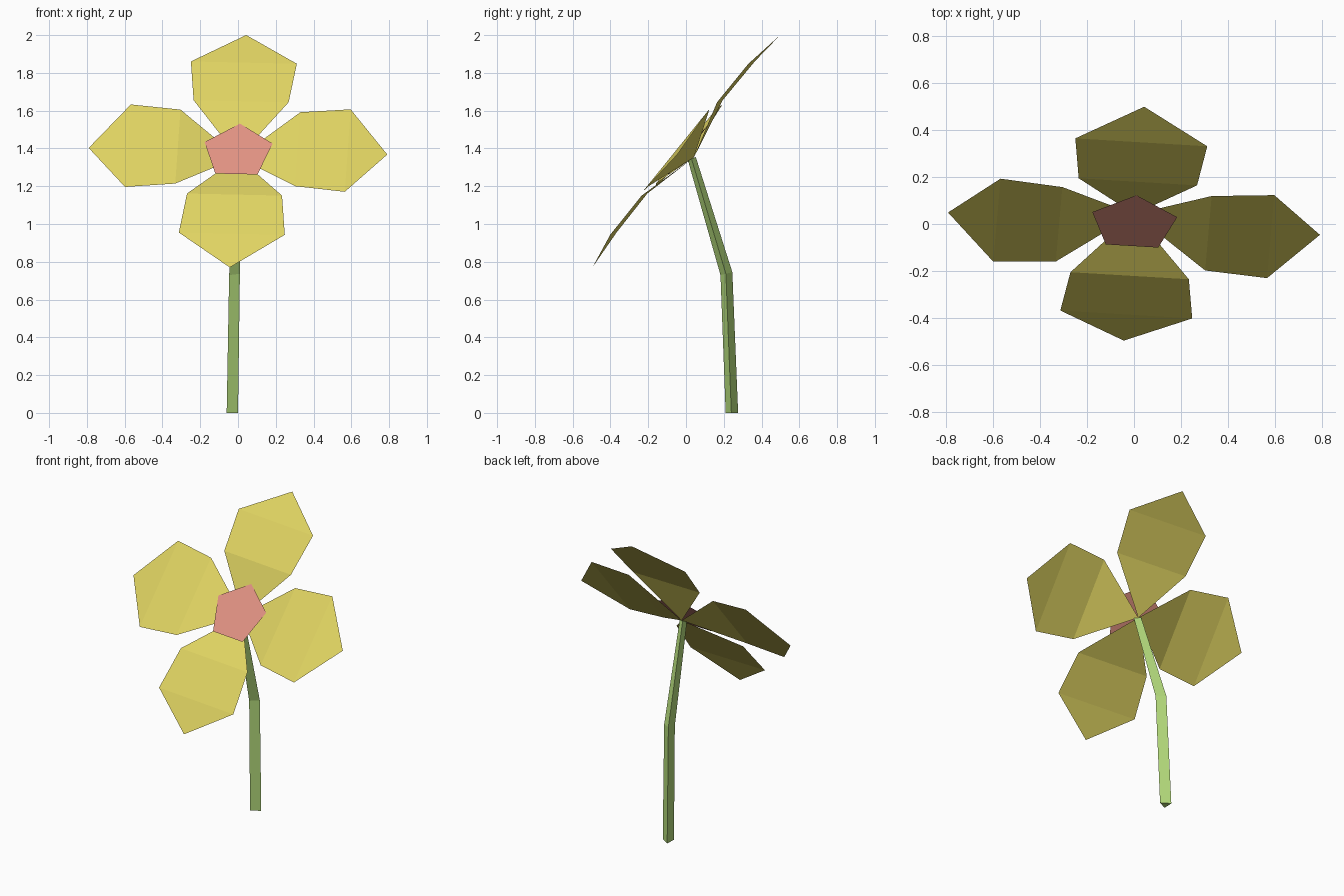
import bpy, math
from mathutils import Vector, Matrix

if "Cube" in bpy.data.objects:
    bpy.data.objects.remove(bpy.data.objects["Cube"])


def material(name, rgb):
    m = bpy.data.materials.new(name)
    m.diffuse_color = (*rgb, 1)
    m.use_nodes = True
    m.node_tree.nodes["Principled BSDF"].inputs["Base Color"].default_value = m.diffuse_color
    return m


yellow = material("petal yellow", (0.745, 0.658, 0.122))
pink = material("centre pink", (0.76, 0.292, 0.227))
green = material("stem green", (0.445, 0.687, 0.195))


def mesh_object(name, verts, faces, mat, matrix=None):
    me = bpy.data.meshes.new(name)
    me.from_pydata(verts, [], faces)
    me.materials.append(mat)
    if matrix:
        me.transform(matrix)
    me.update()
    ob = bpy.data.objects.new(name, me)
    bpy.context.collection.objects.link(ob)
    return ob


# Flower head frame: local x right, y up the bloom, z out of its face
u = Vector((0.998, -0.06, -0.022)).normalized()
n = u.cross(Vector((0.05, 0.628, 0.777))).normalized()
v = n.cross(u)
head = Matrix((u, v, n)).transposed().to_4x4()
head.translation = (0, 0.003, 1.384)

# Petals: a triangle, a band and a tip, gently cupped
petal = [(0, -0.0, -0.05), (0.252, 0.318, 0.03), (0.281, 0.583, 0.028),
         (0, 0.792, 0.002), (-0.281, 0.583, 0.028), (-0.252, 0.318, 0.03)]
for i, side in enumerate(("top", "left", "bottom", "right")):
    mesh_object(side + "_petal", petal, [(0, 1, 5), (1, 2, 4, 5), (2, 3, 4)],
                yellow, head @ Matrix.Rotation(i * math.pi / 2, 4, 'Z'))

# Pentagonal centre
angles = [math.radians(90 + 72 * k) for k in range(5)]
mesh_object("flower_centre",
            [(0.19 * math.cos(a), 0.19 * math.sin(a), 0.0) for a in angles],
            [tuple(range(5))], pink, head)

# Bent, tapering three-sided stem: (centre, scale, ring tilt)
corners = [(-0.021, -0.032), (0.039, -0.002), (-0.018, 0.034)]
rings = [((-0.039, 0.242, 0), 1, 0), ((-0.027, 0.213, 0.737), 0.95, 0.25),
         ((0, 0.03, 1.347), 0.65, 0.3)]
verts = [(c[0] + s * x, c[1] + s * y, c[2] + t * s * y)
         for c, s, t in rings for x, y in corners]
faces = [(3 * r + k, 3 * r + (k + 1) % 3, 3 * r + 3 + (k + 1) % 3, 3 * r + 3 + k)
         for r in range(2) for k in range(3)]
mesh_object("stem", verts, faces + [(2, 1, 0), (6, 7, 8)], green)
